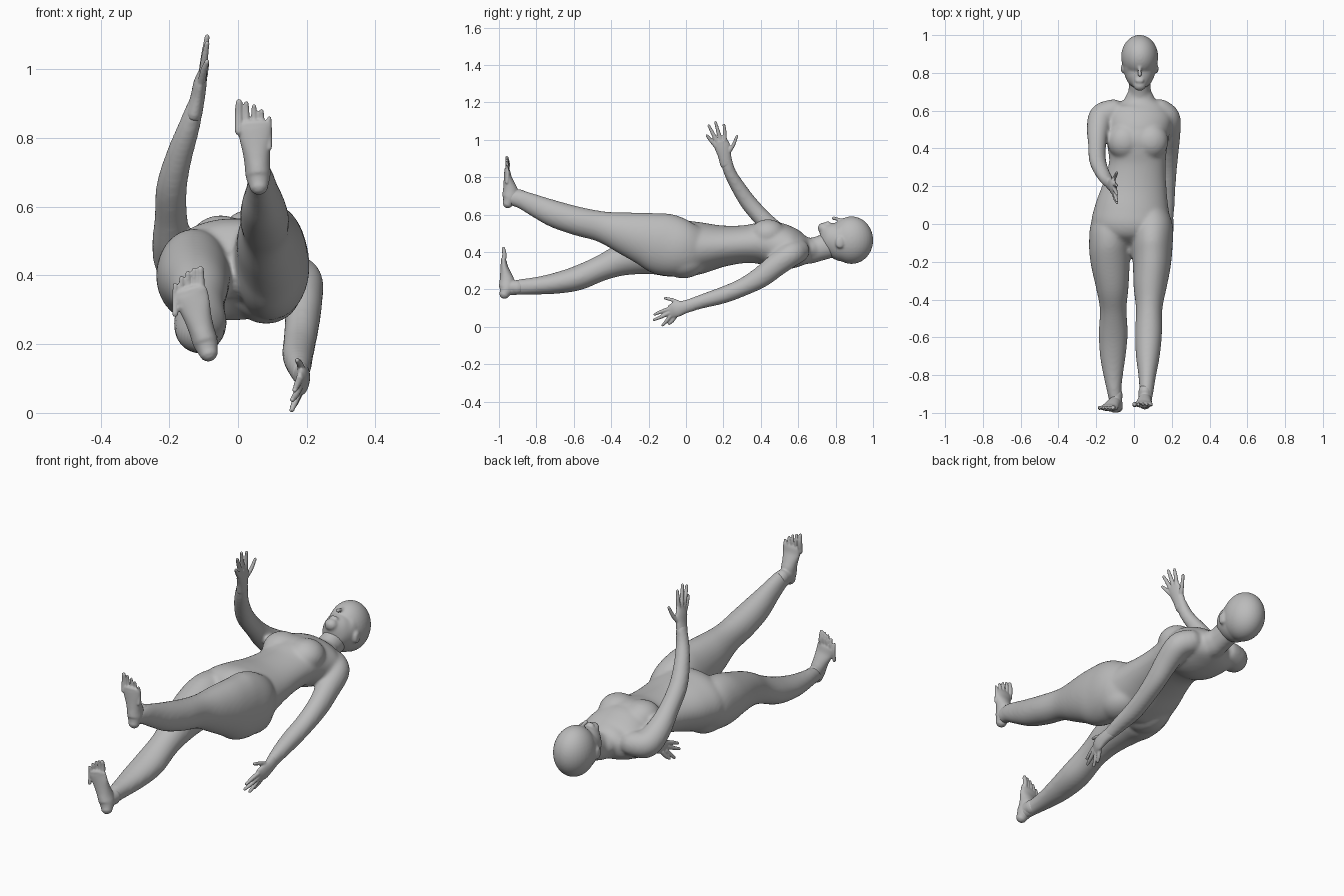
import bpy, bmesh, math
from mathutils import Vector, Matrix

skin = bpy.data.materials.new("grey_skin")
skin.diffuse_color = (0.5, 0.5, 0.5, 1)


def loft(bm, pts, n=36, sub=5):
    """Smooth tube through rings (x, y, z, radius across x, other radius), with rounded caps."""
    P = [Vector(p) if len(p) == 5 else Vector((*p, p[3])) for p in pts]
    Q = [2 * P[0] - P[1]] + P + [2 * P[-1] - P[-2]]
    path = []
    for i in range(1, len(Q) - 2):
        a, b, c, d = Q[i - 1:i + 3]
        for k in range(sub):
            t = k / sub
            path.append(0.5 * (2 * b + (c - a) * t + (2 * a - 5 * b + 4 * c - d) * t ** 2
                               + (3 * b - a - 3 * c + d) * t ** 3))
    path.append(P[-1])
    C = [Vector(p[:3]) for p in path]
    T = [(C[min(i + 1, len(C) - 1)] - C[max(i - 1, 0)]).normalized() for i in range(len(C))]
    # Half-dome caps at both ends
    rows = []
    for ang in (85, 60, 30):
        s, c = math.sin(math.radians(ang)), math.cos(math.radians(ang))
        rows.append((C[0] - T[0] * min(path[0][3:]) * s, T[0], path[0][3] * c, path[0][4] * c))
    rows += [(C[i], T[i], path[i][3], path[i][4]) for i in range(len(C))]
    for ang in (30, 60, 85):
        s, c = math.sin(math.radians(ang)), math.cos(math.radians(ang))
        rows.append((C[-1] + T[-1] * min(path[-1][3:]) * s, T[-1], path[-1][3] * c, path[-1][4] * c))
    rings = []
    for c, t, ra, rb in rows:
        u = (Vector((1, 0, 0)) - t * t.x).normalized()
        v = t.cross(u)
        rings.append([bm.verts.new(c + u * ra * math.cos(2 * math.pi * k / n)
                                   + v * rb * math.sin(2 * math.pi * k / n)) for k in range(n)])
    for r, s in zip(rings, rings[1:]):
        for k in range(n):
            bm.faces.new((r[k], r[(k + 1) % n], s[(k + 1) % n], s[k]))
    bm.faces.new(rings[0][::-1])
    bm.faces.new(rings[-1])


def blob(bm, c, r):
    """Ellipsoid for soft forms."""
    bmesh.ops.create_uvsphere(bm, u_segments=32, v_segments=20, radius=1,
                              matrix=Matrix.Translation(c) @ Matrix.Diagonal((*r, 1)))


def fuse(name, bm, voxel, smooth):
    """Turn overlapping forms into one smooth skin."""
    bmesh.ops.recalc_face_normals(bm, faces=bm.faces)
    me = bpy.data.meshes.new(name)
    bm.to_mesh(me)
    bm.free()
    me.materials.append(skin)
    ob = bpy.data.objects.new(name, me)
    bpy.context.collection.objects.link(ob)
    m = ob.modifiers.new("fuse", 'REMESH')
    m.mode, m.voxel_size, m.use_smooth_shade = 'VOXEL', voxel, True
    s = ob.modifiers.new("soften", 'SMOOTH')
    s.factor, s.iterations = 0.5, smooth


# Body: torso, neck, chest, seat, legs and arms
bm = bmesh.new()
loft(bm, [(.03, .66, .415, .08, .062), (.03, .62, .413, .147, .087), (.025, .57, .418, .177, .11),
          (.02, .5, .428, .172, .126), (.018, .42, .446, .16, .117), (.018, .32, .442, .15, .101),
          (.005, .2, .432, .169, .11), (-.01, .08, .422, .197, .138), (-.015, 0, .416, .21, .148),
          (-.015, -.06, .406, .17, .12), (-.015, -.11, .4, .08, .07)], 48)
loft(bm, [(.03, .6, .405, .08, .07), (.03, .66, .405, .065, .068), (.03, .7, .415, .059, .067),
          (.03, .78, .44, .058, .07)])
blob(bm, (.02, .445, .495), (.11, .1, .072))
for x in (-.05, .09):
    blob(bm, (x, .438, .495), (.092, .096, .08))
    blob(bm, (x * 1.3 - .035, -.015, .355), (.102, .122, .096))
loft(bm, [(-.085, .12, .425, .06, .08), (-.118, 0, .407, .106, .125), (-.13, -.1, .4, .108, .132),
          (-.126, -.2, .39, .104, .11),
          (-.115, -.33, .362, .087, .088), (-.11, -.45, .315, .071, .069), (-.11, -.58, .26, .077, .066),
          (-.112, -.7, .232, .068, .056), (-.11, -.8, .219, .052, .047), (-.105, -.88, .213, .039, .042),
          (-.095, -.95, .205, .034, .038)])
loft(bm, [(.065, .12, .425, .07, .09), (.092, 0, .422, .11, .148), (.095, -.12, .442, .109, .166),
          (.094, -.22, .472, .1, .142),
          (.085, -.33, .502, .088, .113), (.08, -.45, .535, .07, .083), (.077, -.58, .565, .071, .077),
          (.073, -.7, .602, .063, .072), (.07, -.8, .645, .047, .06), (.066, -.88, .68, .038, .049),
          (.06, -.935, .69, .034, .042)])
loft(bm, [(-.11, .6, .43, .062), (-.17, .57, .435, .068), (-.19, .5, .487, .06), (-.195, .42, .567, .048),
          (-.193, .34, .657, .045), (-.172, .28, .745, .039), (-.145, .235, .825, .033),
          (-.122, .212, .9, .024, .033)])
loft(bm, [(.14, .6, .405, .062), (.18, .56, .385, .065), (.188, .48, .328, .058, .062), (.187, .4, .265, .051, .057),
          (.18, .3, .21, .048, .048), (.174, .2, .17, .046, .045), (.177, .1, .14, .038, .039),
          (.182, .01, .112, .025, .034)])
fuse("body", bm, .0085, 12)


def foot(name, x, y, z, lean, out, gap):
    """Upright foot; heel at x, y, z, toes up, little toe toward out."""
    bm = bmesh.new()
    loft(bm, [(x + lean * t, y + dy, z + t, rx, ry) for t, dy, rx, ry in (
        (.022, .03, .028, .028), (.05, .042, .036, .042), (.085, .043, .037, .041), (.12, .037, .04, .032),
        (.16, .029, .047, .021), (.19, .026, .05, .016), (.2, .024, .047, .013))])
    loft(bm, [(x + lean * .06, y + .04, z + .058, .034, .036), (x + lean * .05, y + .1, z + .055, .034, .038)])
    for i, drop in enumerate((0, .003, .012, .026, .047)):
        tx = x + lean * .22 + out * gap * (i - 2)
        r = .012 if i == 0 else .0088
        top = z + .264 - drop
        loft(bm, [(tx, y + .024, top - .085, r), (tx, y + .029, top - .035, r),
                  (tx, y + .024, top, r * .8)], 12)
    fuse(name, bm, .004, 4)


foot("lower_foot", -.08, -1, .155, -.3, -1, .0185)
foot("raised_foot", .062, -.982, .64, -.07, 1, .022)

# Head: skull, jaw, nose, lips and ears
bm = bmesh.new()
blob(bm, (.03, .885, .463), (.098, .116, .127))
loft(bm, [(.03, .735, .527, .034, .031), (.03, .76, .506, .06, .066), (.03, .79, .482, .078, .095),
          (.03, .83, .467, .088, .114), (.03, .87, .463, .09, .117)], 40)
loft(bm, [(.03, .835, .571, .009), (.03, .81, .576, .009), (.03, .79, .58, .013, .011)], 12)
blob(bm, (.03, .758, .554), (.024, .012, .011))
blob(bm, (.03, .732, .538), (.024, .02, .018))
for s in (-1, 1):
    blob(bm, (.03 + s * .09, .822, .45), (.01, .024, .032))
fuse("head", bm, .0055, 10)


def hand(name, palm, fingers):
    """Palm loft plus fingers given as base, middle and tip."""
    bm = bmesh.new()
    loft(bm, palm, 24)
    for f in fingers:
        loft(bm, [(*p, r) for p, r in zip(f, (.012, .01, .0075))], 12)
    fuse(name, bm, .004, 3)


hand("raised_hand", [(-.128, .215, .87, .024, .033), (-.117, .205, .92, .021, .036),
                     (-.11, .195, .96, .019, .042), (-.102, .185, .99, .013, .039)],
     [((-.106, .16, .965), (-.098, .13, 1.0), (-.09, .112, 1.022)),
      ((-.102, .165, .99), (-.096, .14, 1.04), (-.09, .122, 1.075)),
      ((-.102, .185, 1.0), (-.096, .17, 1.05), (-.09, .158, 1.094)),
      ((-.102, .207, .995), (-.097, .207, 1.04), (-.092, .203, 1.08)),
      ((-.114, .225, .93), (-.1, .252, .97), (-.09, .272, 1.018))])
hand("lower_hand", [(.181, .04, .12, .026, .034), (.187, -.01, .105, .023, .035), (.187, -.05, .093, .019, .041),
                    (.18, -.08, .083, .013, .037)],
     [((.178, -.055, .06), (.168, -.072, .033), (.16, -.09, .016)),
      ((.176, -.08, .06), (.165, -.105, .03), (.156, -.125, .008)),
      ((.178, -.09, .075), (.168, -.135, .052), (.158, -.17, .038)),
      ((.18, -.085, .097), (.172, -.13, .082), (.165, -.167, .066)),
      ((.186, -.02, .12), (.18, -.07, .142), (.172, -.112, .153))])
